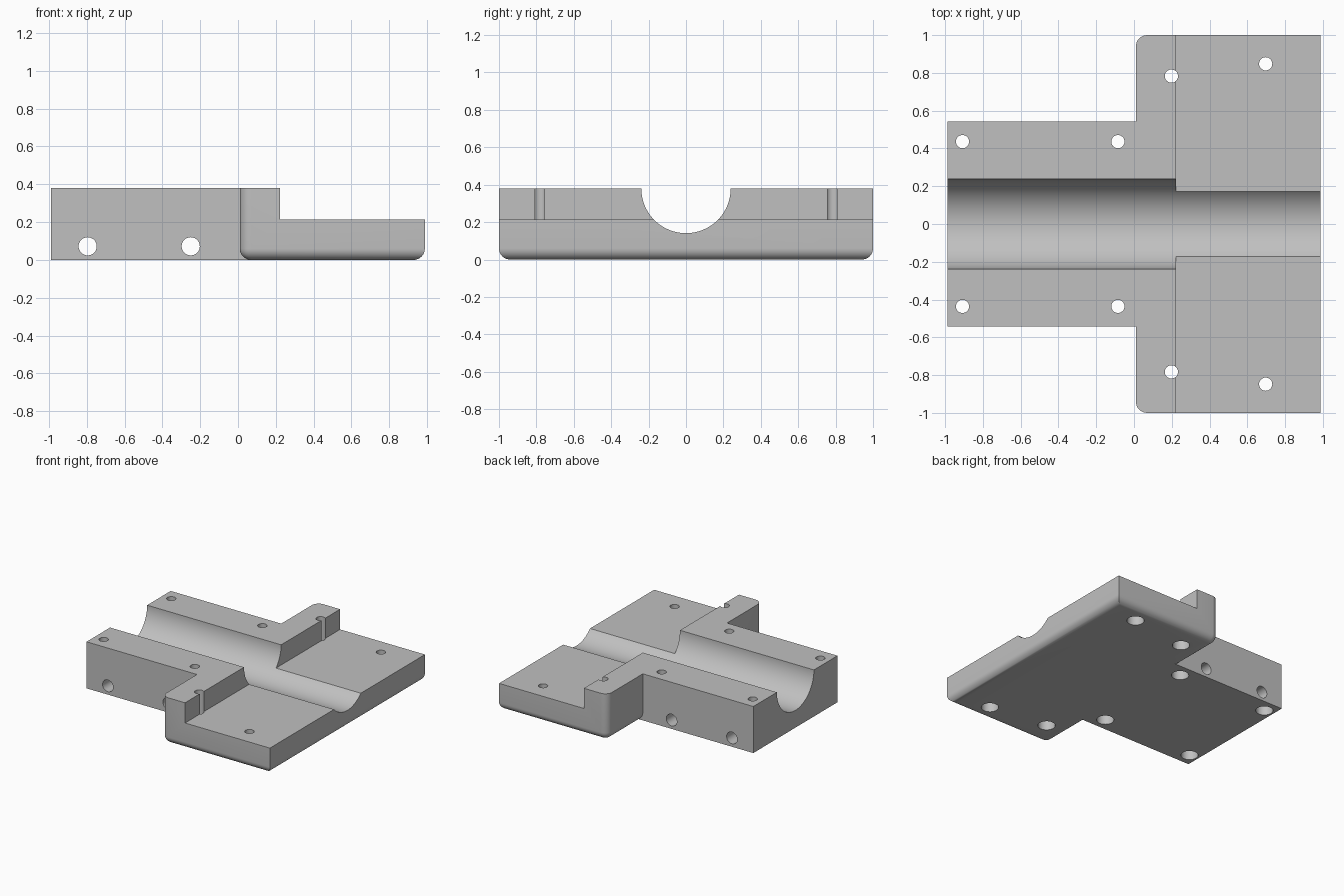
import bpy
import bmesh
from math import pi
from mathutils import Matrix

if "Cube" in bpy.data.objects:
    bpy.data.objects.remove(bpy.data.objects["Cube"], do_unlink=True)

TOP = 0.38      # full height
STEP = 0.215    # height of the lowered deck
END = 0.988     # half length along x
FLANGE = 0.01   # where the wide flange starts
WALL = 0.222    # where the deck steps down
FILLET = 0.06

grey = bpy.data.materials.new("machined_grey")
grey.use_nodes = True
colour = (0.53, 0.53, 0.53, 1)
grey.diffuse_color = colour
grey.node_tree.nodes["Principled BSDF"].inputs["Base Color"].default_value = colour


def finish(bm, name):
    bmesh.ops.recalc_face_normals(bm, faces=bm.faces)
    mesh = bpy.data.meshes.new(name)
    bm.to_mesh(mesh)
    bm.free()
    mesh.materials.append(grey)
    obj = bpy.data.objects.new(name, mesh)
    bpy.context.collection.objects.link(obj)
    return obj


def box_mesh(low, high):
    bm = bmesh.new()
    size = [b - a for a, b in zip(low, high)]
    centre = [(a + b) / 2 for a, b in zip(low, high)]
    matrix = Matrix.Translation(centre) @ Matrix.Diagonal((*size, 1))
    bmesh.ops.create_cube(bm, size=1, matrix=matrix)
    return bm


def box(name, low, high):
    return finish(box_mesh(low, high), name)


def rod(name, centre, radius, length, axis="Z", sides=32):
    turn = {"X": Matrix.Rotation(pi / 2, 4, "Y"),
            "Y": Matrix.Rotation(pi / 2, 4, "X"),
            "Z": Matrix.Identity(4)}[axis]
    bm = bmesh.new()
    bmesh.ops.create_cone(bm, cap_ends=True, segments=sides, radius1=radius,
                          radius2=radius, depth=length,
                          matrix=Matrix.Translation(centre) @ turn)
    return finish(bm, name)


def combine(target, tool, operation):
    tool.hide_render = True
    mod = target.modifiers.new(tool.name, "BOOLEAN")
    mod.operation = operation
    mod.solver = "EXACT"
    mod.object = tool
    bpy.context.view_layer.objects.active = target
    bpy.ops.object.modifier_apply(modifier=mod.name)
    bpy.data.objects.remove(tool, do_unlink=True)


# Wide flange: rounded bottom rim and two rounded upright corners
bm = box_mesh((FLANGE, -1, 0), (END, 1, TOP))
rim = []
for e in bm.edges:
    a, b = (v.co for v in e.verts)
    bottom = max(a.z, b.z) < 0.01
    inner_upright = abs(a.z - b.z) > 0.1 and a.x < 0.1
    if bottom or inner_upright:
        rim.append(e)
bmesh.ops.bevel(bm, geom=rim, offset=FILLET, segments=8, profile=0.5,
                affect="EDGES", clamp_overlap=True)
body = finish(bm, "bearing_block")

# Narrow block joined to the flange
combine(body, box("narrow_block", (-END, -0.543, 0), (0.15, 0.543, TOP)), "UNION")

# Lowered deck and long half-round channel
combine(body, box("deck_cut", (WALL, -1.2, STEP), (1.2, 1.2, 0.6)), "DIFFERENCE")
combine(body, rod("channel_cut", (0, 0, TOP), 0.239, 2.4, "X", 96), "DIFFERENCE")

# Upright screw holes with wide counterbores underneath
for x, y in ((-0.908, 0.436), (-0.085, 0.436), (0.198, 0.783), (0.697, 0.848)):
    for side in (-1, 1):
        combine(body, rod("screw_cut", (x, side * y, 0.2), 0.035, 1), "DIFFERENCE")
        combine(body, rod("counterbore_cut", (x, side * y, 0), 0.065, 0.24), "DIFFERENCE")

# Cross holes running through the narrow block
for x in (-0.795, -0.25):
    combine(body, rod("cross_cut", (x, 0, 0.072), 0.048, 1.4, "Y"), "DIFFERENCE")

bpy.ops.object.select_all(action="DESELECT")
body.select_set(True)
bpy.context.view_layer.objects.active = body
bpy.ops.object.shade_smooth_by_angle(angle=pi / 6)
